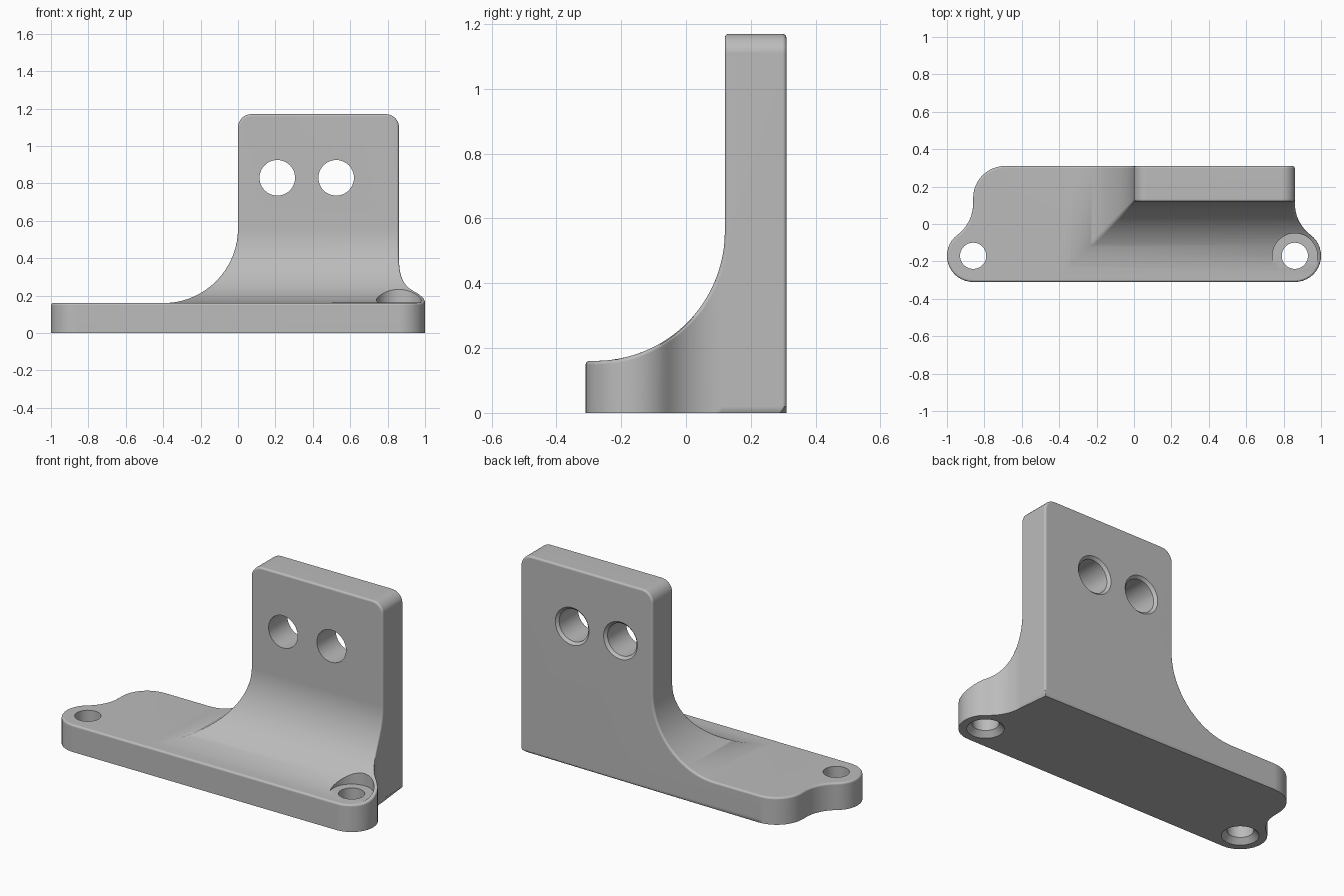
import bpy
import bmesh
import math
from mathutils import Vector

cube = bpy.data.objects.get("Cube")
if cube:
    bpy.data.objects.remove(cube, do_unlink=True)


def arc(cx, cy, r, start, end, steps):
    angles = [math.radians(start + (end - start) * i / steps) for i in range(steps + 1)]
    return [(cx + r * math.cos(a), cy + r * math.sin(a)) for a in angles]


def make_object(name, bm):
    bmesh.ops.recalc_face_normals(bm, faces=bm.faces[:])
    mesh = bpy.data.meshes.new(name)
    bm.to_mesh(mesh)
    bm.free()
    obj = bpy.data.objects.new(name, mesh)
    bpy.context.collection.objects.link(obj)
    return obj


def prism(points, place, low, high):
    """Solid between two copies of a flat outline."""
    bm = bmesh.new()
    rings = [[bm.verts.new(place(a, b, h)) for a, b in points] for h in (low, high)]
    bm.faces.new(rings[0])
    bm.faces.new(rings[1])
    count = len(points)
    for i in range(count):
        j = (i + 1) % count
        bm.faces.new((rings[0][i], rings[0][j], rings[1][j], rings[1][i]))
    return bm


def lathe(profile, place, segments=48):
    """Solid of revolution from (radius, height) pairs."""
    bm = bmesh.new()
    rings = [[bm.verts.new(place(x, y, h)) for x, y in arc(0, 0, r, 0, 360, segments)[:-1]]
             for r, h in profile]
    bm.faces.new(rings[0])
    bm.faces.new(rings[-1])
    for lower, upper in zip(rings, rings[1:]):
        for i in range(segments):
            j = (i + 1) % segments
            bm.faces.new((lower[i], lower[j], upper[j], upper[i]))
    return bm


# Main dimensions
EAR_X, EAR_Y, EAR_R = 0.86, -0.17, 0.14
BACK, BASE_TOP, WALL_TOP = 0.31, 0.16, 1.17
SWEEP = math.degrees(math.atan2(0.8, 0.6))
WALL_HOLES = ((0.21, 0.83), (0.525, 0.83))

# Footprint with two ears and a chamfered underside
outline = arc(EAR_X, EAR_Y, EAR_R, -90, SWEEP, 16)
outline += arc(1.07, 0.11, 0.21, 180 + SWEEP, 180, 10)[1:]
outline += [(EAR_X, BACK)]
outline += arc(-0.69, 0.14, 0.17, 90, 180, 12)
outline += arc(-1.07, 0.11, 0.21, 0, -SWEEP, 10)
outline += arc(-EAR_X, EAR_Y, EAR_R, 180 - SWEEP, 270, 16)[1:]
bm = prism(outline, lambda x, y, h: (x, y, h), 0, 1.3)
rim = [e for e in bm.edges if all(v.co.z < 0.001 for v in e.verts)]
bmesh.ops.bevel(bm, geom=rim, offset=0.02, offset_type='OFFSET', segments=1,
                profile=0.5, affect='EDGES')
bracket = make_object("bracket", bm)

# Front silhouette: upright plate sweeping down to the base
front = [(-1.2, -0.1), (1.2, -0.1), (1.2, 1.1)]
front += arc(0.791, 1.1, 0.07, 0, 90, 8) + arc(0.07, 1.1, 0.07, 90, 180, 8)
front += arc(-0.4, 0.56, 0.4, 0, -90, 24) + [(-1.2, BASE_TOP)]
front_shape = make_object("front_shape", prism(front, lambda x, z, h: (x, h, z), -0.6, 0.6))

# Side silhouette: same sweep running forward
side = [(-0.5, -0.1), (0.5, -0.1), (0.5, 1.4), (0.12, 1.4)]
side += arc(-0.28, 0.5605, 0.4, 0, -90, 24) + [(-0.5, 0.1605)]
side_shape = make_object("side_shape", prism(side, lambda y, z, h: (h, y, z), -1.3, 1.3))

# Holes: ear bores with countersinks, one with a spot face, and two wall bores
bore = [(0.112, -0.015), (0.07, 0.03)]
cutters = [
    make_object("left_ear_hole", lathe(
        bore + [(0.07, 0.162), (0.12, 0.162), (0.12, 0.6)],
        lambda x, y, h: (x + EAR_X, y + EAR_Y, h))),
    make_object("right_ear_hole", lathe(
        bore + [(0.07, 0.4)], lambda x, y, h: (x - EAR_X, y + EAR_Y, h))),
]
for hx, hz in WALL_HOLES:
    cutters.append(make_object("wall_hole", lathe(
        [(0.095, 0), (0.095, BACK - 0.015), (0.125, BACK + 0.015)],
        lambda x, z, h, hx=hx, hz=hz: (x + hx, h, z + hz))))

# Combine all the shapes
tools = [(front_shape, 'INTERSECT'), (side_shape, 'INTERSECT')]
tools += [(cutter, 'DIFFERENCE') for cutter in cutters]
for tool, operation in tools:
    tool.hide_render = True
    mod = bracket.modifiers.new(tool.name, 'BOOLEAN')
    mod.operation = operation
    mod.solver = 'EXACT'
    mod.object = tool
bpy.context.view_layer.update()
graph = bpy.context.evaluated_depsgraph_get()
solid = bpy.data.meshes.new_from_object(bracket.evaluated_get(graph))
bracket.modifiers.clear()
bracket.data = solid
for tool, _ in tools:
    bpy.data.objects.remove(tool, do_unlink=True)


def near_hole(p):
    ear = p.z < 0.4 and math.hypot(abs(p.x) - EAR_X, p.y - EAR_Y) < 0.13
    return ear or any(math.hypot(p.x - hx, p.z - hz) < 0.13 for hx, hz in WALL_HOLES)


# Round the outer edges, leaving the holes and the underside crisp
bm = bmesh.new()
bm.from_mesh(solid)
bmesh.ops.remove_doubles(bm, verts=bm.verts[:], dist=0.004)
edges = []
for e in bm.edges:
    middle = (e.verts[0].co + e.verts[1].co) / 2
    if (e.is_manifold and e.is_convex and middle.z > 0.05 and not near_hole(middle)
            and e.calc_face_angle(0) > math.radians(35)):
        edges.append(e)
bmesh.ops.bevel(bm, geom=edges, offset=0.012, offset_type='OFFSET', segments=4,
                profile=0.5, affect='EDGES', clamp_overlap=False, loop_slide=True)
bm.to_mesh(solid)
bm.free()

# Plain grey finish
grey = bpy.data.materials.new("plain_grey")
grey.use_nodes = True
colour = (0.5, 0.5, 0.5, 1)
grey.diffuse_color = colour
grey.node_tree.nodes["Principled BSDF"].inputs["Base Color"].default_value = colour
solid.materials.clear()
solid.materials.append(grey)
for face in solid.polygons:
    face.material_index = 0

# Smooth curves with sharp edges kept
bpy.ops.object.select_all(action='DESELECT')
bracket.select_set(True)
bpy.context.view_layer.objects.active = bracket
bpy.ops.object.shade_smooth_by_angle(angle=math.radians(30))
weighted = bracket.modifiers.new("weighted_normals", 'WEIGHTED_NORMAL')
weighted.keep_sharp = True
